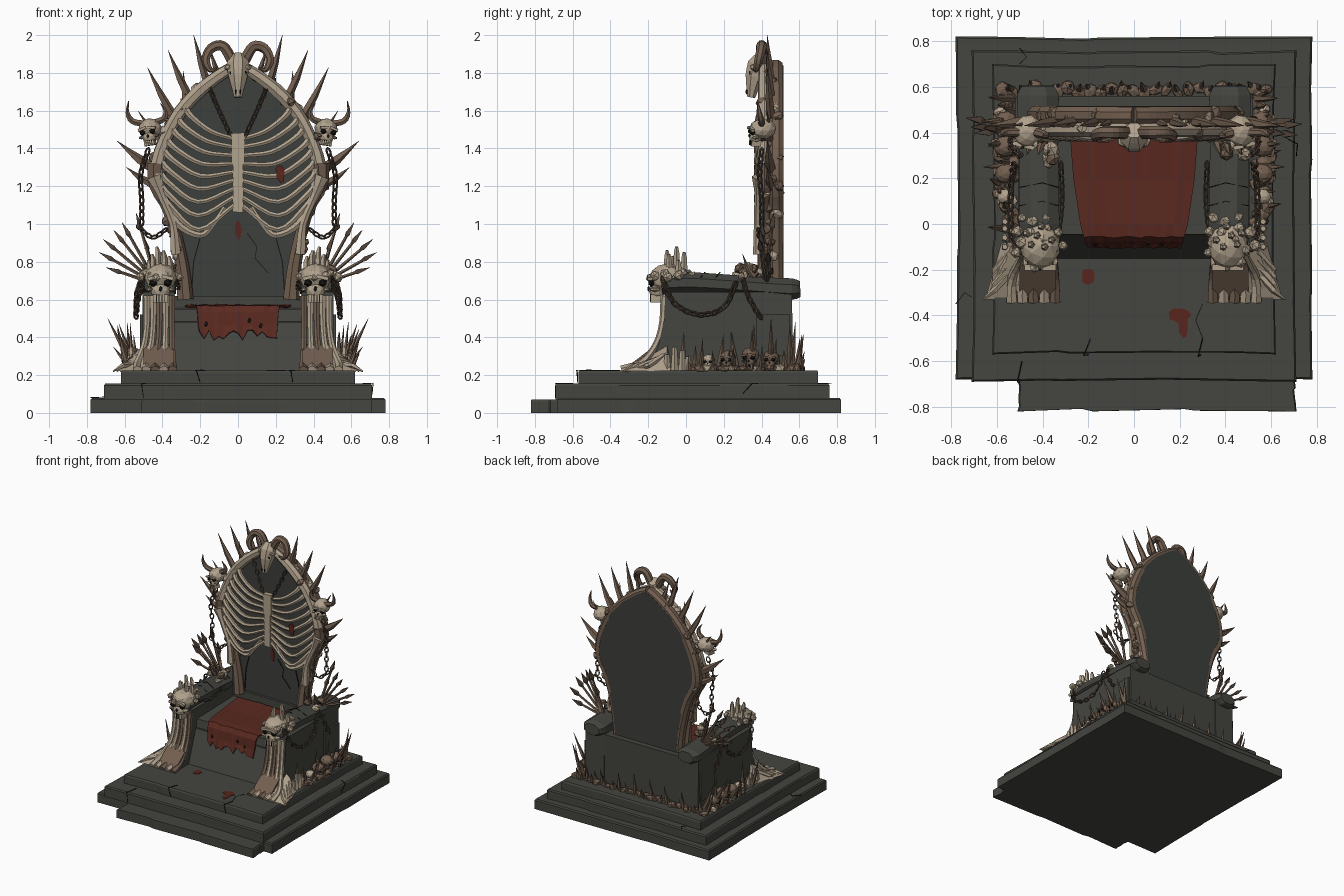
import bpy, bmesh, math, random
from mathutils import Vector, Matrix, Euler

if "Cube" in bpy.data.objects:
    bpy.data.objects.remove(bpy.data.objects["Cube"])
random.seed(7)
R = random.uniform
COL = {"stone": (.058, .060, .050), "back_stone": (.046, .050, .044), "bone": (.44, .36, .265),
       "aged_bone": (.17, .115, .08), "rust_iron": (.085, .058, .042), "red_cloth": (.10, .022, .014),
       "dried_blood": (.10, .018, .012), "ink": (.008, .008, .007)}
NAMES = list(COL)
parts = {}

def get(part):
    if part not in parts:
        parts[part] = bmesh.new()
    return parts[part]

def loft(part, rings, mat, close=False):
    bm, mi = get(part), NAMES.index(mat)
    vs = [[bm.verts.new(p) for p in r] for r in rings]
    n = len(vs[0])
    fs = []
    for a, b in zip(vs, vs[1:] + (vs[:1] if close else [])):
        fs += [bm.faces.new((a[i], a[(i + 1) % n], b[(i + 1) % n], b[i])) for i in range(n)]
    if not close:
        fs += [bm.faces.new(vs[0][::-1]), bm.faces.new(vs[-1])]
    for f in fs:
        f.material_index = mi

def smooth(pts, k):
    p = [Vector(q) for q in pts]
    p = [2 * p[0] - p[1]] + p + [2 * p[-1] - p[-2]]
    out = []
    for i in range(1, len(p) - 2):
        a, b, c, d = p[i - 1:i + 3]
        for j in range(k):
            t = j / k
            out.append(.5 * (2 * b + (c - a) * t + (2 * a - 5 * b + 4 * c - d) * t * t + (3 * b - a - 3 * c + d) * t ** 3))
    return out + [p[-2]]

def tube(part, pts, radii, mat, n=6, hint=(0, 1, 0), flat=1, k=1, close=False):
    p = smooth(pts, k) if k > 1 else [Vector(q) for q in pts]
    m, rings = len(p), []
    for i, c in enumerate(p):
        t = (p[(i + 1) % m] - p[i - 1]) if close else (p[min(i + 1, m - 1)] - p[max(i - 1, 0)])
        t.normalize()
        h = Vector(hint)
        if abs(t.dot(h)) > .97:
            h = Vector((1, 0, 0)) if abs(t.x) < .9 else Vector((0, 0, 1))
        u = t.cross(h).normalized()
        v = u.cross(t)
        s = i / (m - 1) * (len(radii) - 1)
        j = min(int(s), len(radii) - 2) if len(radii) > 1 else 0
        r = radii[j] + (radii[min(j + 1, len(radii) - 1)] - radii[j]) * (s - j)
        rings.append([c + u * r * flat * math.cos(a) + v * r * math.sin(a)
                      for a in [2 * math.pi * (q + .5) / n for q in range(n)]])
    loft(part, rings, mat, close)

def prism(part, outline, axis, a, b, mat):
    put = [lambda p, c: (c, p[0], p[1]), lambda p, c: (p[0], c, p[1]), lambda p, c: (p[0], p[1], c)][axis]
    loft(part, [[put(p, c) for p in outline] for c in (a, b)], mat)

def solid(part, loc, size, mat, rot=(0, 0, 0), box=False, base=Matrix(), sub=1):
    bm = get(part)
    mx = base @ Matrix.Translation(loc) @ Euler(rot).to_matrix().to_4x4() @ Matrix.Diagonal((*size, 1))
    g = bmesh.ops.create_cube(bm, size=1, matrix=mx) if box else \
        bmesh.ops.create_icosphere(bm, subdivisions=sub, radius=.5, matrix=mx)
    for f in {f for v in g["verts"] for f in v.link_faces}:
        f.material_index = NAMES.index(mat)

def slab(part, x0, x1, y0, y1, z0, z1):
    # stone step with chipped outline
    c = [(x0, y0), (x1, y0), (x1, y1), (x0, y1)]
    o = []
    for (ax, ay), (bx, by) in zip(c, c[1:] + c[:1]):
        o.append((ax, ay))
        for t in (.23, .27, .6, .64, .85):
            d = R(0, .012)
            px, py = ax + (bx - ax) * t, ay + (by - ay) * t
            o.append((px, py + d * (1 if ay == y0 else -1)) if ay == by else (px + d * (1 if ax == x0 else -1), py))
    cx, cy = (x0 + x1) / 2, (y0 + y1) / 2
    top = [(cx + (x - cx) * .99, cy + (y - cy) * .99, z1) for x, y in o]
    loft(part, [[(x, y, z0) for x, y in o], [(x, y, z1 - .01) for x, y in o], top], "stone")

def spike(part, a, b, r, mat="aged_bone", bend=.02):
    a, b = Vector(a), Vector(b)
    tube(part, [a, (a + b) / 2 + Vector((0, 0, -bend)), b], [r, r * .75, .001], mat, n=5, k=2)

def skull(part, loc, s, turn=0, tilt=0, mat="bone"):
    B = Matrix.Translation(loc) @ Euler((0, tilt, turn)).to_matrix().to_4x4() @ Matrix.Scale(s, 4)
    solid(part, (0, .05, .15), (.95, 1.1, .85), mat, base=B, sub=2)
    solid(part, (0, -.25, -.2), (.58, .5, .5), mat, base=B, sub=2)
    solid(part, (0, -.25, -.43), (.42, .4, .22), mat, box=True, base=B)
    for e in (-1, 1):
        solid(part, (e * .21, -.42, .02), (.27, .2, .24), "ink", base=B)
        solid(part, (e * .32, -.32, -.17), (.22, .35, .14), mat, base=B)
        solid(part, (e * .2, -.46, .17), (.34, .14, .1), mat, (0, e * .25, 0), True, B)
        for q in (.04, .12):
            solid(part, (e * q, -.455, -.43), (.025, .02, .2), "ink", box=True, base=B)
    solid(part, (0, -.5, -.15), (.12, .08, .16), "ink", base=B)

def chain(part, pts, size=.026):
    p = smooth(pts, 24)
    last, i = None, 0
    for a, b in zip(p, p[1:]):
        if last is not None and (a - last).length < size * 1.15:
            continue
        t = (b - a).normalized()
        u = t.orthogonal().normalized()
        if i % 2:
            u = t.cross(u)
        ring = [a + t * size * .8 * math.cos(q) + u * size * .45 * math.sin(q) for q in [k * math.pi / 4 for k in range(8)]]
        tube(part, ring, [size * .19], "rust_iron", n=4, hint=t.cross(u), close=True)
        last, i = a, i + 1

# Stepped stone base
slab("base_step", -.78, .78, -.68, .82, 0, .08)
slab("front_step", -.51, .71, -.82, -.66, 0, .07)
slab("middle_step", -.71, .71, -.69, .76, .07, .155)
slab("upper_step", -.62, .62, -.57, .70, .15, .225)
for pts in ([(-.5, -.665, .078), (-.5, -.692, .08), (-.51, -.692, .155), (-.49, -.6, .157)],
            [(.3, -.35, .226), (.27, -.42, .226), (.3, -.5, .226), (.28, -.58, .226), (.29, -.573, .16)],
            [(-.5, .7, .157), (-.47, .73, .157), (-.5, .77, .157)], [(.71, .3, .1), (.715, .35, .157), (.66, .38, .157)],
            [(-.2, -.573, .16), (-.22, -.575, .225), (-.19, -.5, .227)], [(-.78, -.35, .082), (-.74, -.3, .082), (-.71, -.32, .084)]):
    tube("stone_cracks", pts, [.003, .003], "ink", n=4)

# Seat body and lip
prism("seat_body", [(-.16, .2), (-.06, .48), (-.04, .48), (.5, .5), (.5, .2)], 0, -.35, .35, "stone")
prism("seat_lip", [(-.055, .485), (-.045, .55), (.46, .56), (.46, .485)], 0, -.34, .34, "stone")
solid("rear_block", (0, .49, .41), (1.0, .14, .42), "stone", box=True)

# Red seat cloth with ragged hem
bm = get("seat_cloth")
rows = [(.4, .568, .28), (.2, .562, .265), (0, .566, .235), (-.055, .562, .22), (-.075, .53, .215), (-.085, .46, .21), (-.1, .41, .205)]
grid = [[bm.verts.new((w * (c / 8 - 1), y + R(-.004, .004), z + (R(-.035, .03) if i == 6 else R(-.003, .004))))
         for c in range(17)] for i, (y, z, w) in enumerate(rows)]
for a, b in zip(grid, grid[1:]):
    for i in range(16):
        bm.faces.new((a[i], a[i + 1], b[i + 1], b[i])).material_index = NAMES.index("red_cloth")
for x, z in ((-.17, .47), (.12, .46), (-.04, .44), (.06, .49)):
    solid("cloth_holes", (x, -.09, z), (.02, .012, .03), "ink")

# Back panel, rim and bone frame
FR = [(.27, .6), (.285, .76), (.315, .92), (.36, 1.07), (.425, 1.2), (.425, 1.32), (.385, 1.45), (.31, 1.59), (.2, 1.71), (.08, 1.80), (0, 1.84)]
prism("back_panel", FR + [(-x, z) for x, z in FR[-2::-1]], 1, .44, .515, "back_stone")

def frame_x(z):
    for (xa, za), (xb, zb) in zip(FR, FR[1:]):
        if za <= z <= zb:
            return xa + (xb - xa) * (z - za) / (zb - za)
    return 0
for s in (-1, 1):
    tube("back_rim", [(s * x, .475, z) for x, z in FR], [.042, .045, .04], "aged_bone", n=8, k=3, flat=.85)
    tube("bone_frame", [(s * x, .415, z) for x, z in FR[4:]], [.045, .034, .036, .028], "bone", n=7, k=3)
    tube("lower_frame_bone", [(s * (x + .01), .415, z) for x, z in FR[:6]], [.045, .035, .03, .05], "aged_bone", n=7, k=3)
    tube("thigh_bone", [(s * .33, .385, .84), (s * .345, .38, 1.0), (s * .41, .385, 1.16), (s * .445, .39, 1.25)],
         [.03, .02, .022, .042], "bone", k=3)
    for j in range(3, 30):
        z = .72 + j * .037
        x = frame_x(z)
        solid("frame_knuckles", (s * (x + R(.0, .035)), R(.40, .5), z), (R(.04, .075), R(.05, .08), R(.04, .08)),
              "bone" if j % 3 == 0 else "aged_bone", (R(0, 3), R(0, 3), 0))
    # panel seam and cracks
    tube("panel_seam", [(s * .25, .437, .58), (s * .235, .437, .8), (s * .2, .437, .93)], [.004, .004], "ink", n=4)
    # ribs
    for i in range(9):
        t = i / 8
        zo, zi = 1.62 - .44 * t, 1.45 - .35 * t
        zm = zi + .04 - .17 * t ** 1.5
        x = frame_x(zo)
        tube("ribs", [(s * x, .41, zo), (s * x * .86, .385, zo - .42 * (zo - zm)), (s * x * .5, .375, zm), (s * .02, .39, zi)],
             [.021, .017, .015, .013], "bone", n=6, k=4)
    tube("ribs", [(s * .4, .4, 1.14), (s * .32, .39, 1.0), (s * .2, .385, .94), (s * .13, .385, 1.0), (s * .07, .39, 1.09)], [.024, .018, .012], "bone", k=4)
    chain("collar_chain", [(s * .16, .405, 1.74), (s * .1, .40, 1.6), (s * .04, .385, 1.47)])
    # crown spikes
    for bx, bz, tx, tz, r in ((.16, 1.73, .235, 2.0, .024), (.25, 1.65, .37, 1.92, .026), (.33, 1.55, .48, 1.83, .026),
                              (.1, 1.78, .15, 1.93, .018), (.41, 1.27, .64, 1.44, .034), (.43, 1.2, .59, 1.30, .026),
                              (.28, 1.62, .29, 1.81, .018), (.39, 1.42, .53, 1.6, .02)):
        spike("crown_spikes", (s * bx, .45, bz), (s * tx, .43, tz), r, bend=.012)
        solid("spike_roots", (s * bx, .45, bz), (.07, .08, .07), "aged_bone")
    # horned skulls on the frame
    skull("horned_skull", (s * .465, .40, 1.485), .13, s * .25, s * .15)
    for pts in ([(.5, .40, 1.53), (.56, .40, 1.545), (.585, .39, 1.59), (.58, .38, 1.65)],
                [(.43, .40, 1.54), (.39, .39, 1.56), (.385, .385, 1.60), (.41, .38, 1.64)]):
        tube("skull_horns", [(s * x, y, z) for x, y, z in pts], [.02, .016, .002], "aged_bone", k=3)
    # ram horns
    tube("ram_horns", [(s * .03, .40, 1.86), (s * .08, .40, 1.94), (s * .14, .40, 1.93), (s * .17, .385, 1.87),
                       (s * .145, .37, 1.815), (s * .11, .36, 1.83)], [.03, .028, .022, .004], "aged_bone", n=7, k=4)
    solid("ram_skull", (s * .035, .345, 1.80), (.028, .03, .04), "ink")
    solid("ram_skull", (s * .05, .365, 1.83), (.05, .06, .04), "bone")

# Sternum and ram skull
for i in range(8):
    solid("sternum", (0, .39, 1.09 + i * .052), (.055 + .015 * (i > 4), .04, .056), "bone", (0, R(-.1, .1), 0), True)
tube("ram_skull", [(0, .41, 1.89), (0, .385, 1.84), (0, .365, 1.78), (0, .35, 1.70), (0, .345, 1.67)],
     [.04, .065, .055, .03, .022], "bone", n=8, k=2)
for e in (-1, 1):
    solid("ram_skull", (e * .012, .322, 1.70), (.01, .015, .03), "ink")

# Arms
for s in (-1, 1):
    prism("arm_block", [(-.32, .2), (-.21, .26), (-.145, .36), (-.115, .5), (-.11, .64), (.56, .64), (.57, .2)], 0, s * .335, s * .505, "stone")
    solid("arm_side_plate", (s * .5, .46, .41), (.04, .18, .22), "stone", box=True)
    tube("armrest", [(s * .415, -.13, .68), (s * .415, .0, .69), (s * .415, .2, .68), (s * .42, .4, .665), (s * .42, .56, .655), (s * .42, .605, .655)],
         [.055, .06, .058, .058, .062, .045], "stone", n=8, hint=(0, 0, 1), flat=1.6, k=2)
    for y in (.08, .16, .37):
        tube("arm_cracks", [(s * .33, y, .72), (s * .4, y + .02, .744), (s * .5, y, .72)], [.003, .003], "ink", n=4)
    # bones running down the arm fronts
    for i in range(5):
        x0, x1 = .35 + i * .033, .345 + i * .047
        tube("arm_front_bones", [(s * x0, -.115, .62), (s * x0, -.125, .48), (s * (x0 + .3 * (x1 - x0)), -.16, .36),
             (s * x1, -.235, .265), (s * x1, -.34, .225)], [.02, .016, .018, .026], "aged_bone" if i in (0, 2) else "bone", n=6, k=3)
    loft("arm_foot", [[(s * .34, -.33, .222), (s * .5, -.33, .222), (s * .5, -.14, .34), (s * .34, -.14, .34)],
                      [(s * .34, -.33, .23), (s * .5, -.33, .23), (s * .5, -.16, .36), (s * .34, -.16, .36)]], "aged_bone")
    loft("foot_bone_pile", [[(s * .49, -.33, .222), (s * .65, -.33, .222), (s * .58, -.08, .222), (s * .49, -.08, .222)],
                            [(s * .5, -.29, .25), (s * .6, -.28, .24), (s * .54, -.1, .32), (s * .5, -.1, .36)]], "bone")
    for q in range(4):
        tube("foot_claws", [(s * .54, -.12 - q * .03, .30 - q * .015), (s * .61, -.2 - q * .03, .25), (s * (.6 + q * .02), -.30 - .01 * q, .22)], [.016, .014, .004], "bone", n=5)
    # arm skulls with candle-like crown
    skull("arm_skull", (s * .41, -.105, .685), .185)
    for q in range(16):
        a, r = q * 2.4, .02 + .026 * math.sqrt(q)
        solid("skull_crown", (s * .42 + r * math.cos(a), -.07 + r * math.sin(a), .775 - r * .5), (R(.04, .06),) * 3, "bone", (q, q, 0))
    for x, y, h in ((.36, -.07, .83), (.39, -.1, .86), (.425, -.05, .88), (.45, -.09, .84), (.405, -.01, .85), (.47, -.04, .81)):
        tube("skull_candles", [(s * x, y, .74), (s * x, y, h - .03), (s * (x + .006), y, h)], [.02, .015, .008], "bone", n=5)
    # hand bones at the back of the armrest
    for q in range(9):
        solid("armrest_bones", (s * R(.35, .5), R(.28, .4), R(.71, .77)), (R(.04, .08), R(.05, .09), R(.04, .07)),
              "bone" if q % 2 else "aged_bone", (R(0, 3), R(0, 3), 0))
    for x in (.36, .4, .45):
        spike("armrest_claws", (s * x, .36, .72), (s * (x + .02), .3, .84), .018, "aged_bone")
    # spear fans
    for tx, tz in ((.54, 1.06), (.615, 1.01), (.66, .97), (.715, .92), (.735, .85), (.70, .77), (.50, .94)):
        b, t = Vector((s * .43, .42, .68)), Vector((s * tx, .43 + R(-.05, .04), tz))
        d = (t - b).normalized()
        tube("spear_shafts", [b, t - d * .06], [.011, .008], "aged_bone", n=5)
        tube("spear_heads", [t - d * .10, t - d * .07, t], [.006, .022, .001], "rust_iron", n=4, flat=.8)
    # chains
    chain("hanging_chain", [(s * .48, .40, 1.38), (s * .515, .39, 1.26), (s * .51, .40, 1.13), (s * .51, .40, 1.0)], .03)
    chain("spear_chain", [(s * .52, .40, .98), (s * .45, .385, .93), (s * .37, .385, .98)])
    chain("arm_chain", [(s * .5, -.12, .70), (s * .535, -.06, .58), (s * .54, .07, .52), (s * .535, .2, .56), (s * .52, .27, .70)], .03)
    chain("arm_chain", [(s * .5, .3, .72), (s * .535, .32, .64), (s * .54, .36, .56), (s * .54, .4, .5)], .028)
    chain("inner_arm_chain", [(s * .33, -.05, .70), (s * .315, .1, .66), (s * .32, .28, .70)], .024)
    # bones, spikes and skulls heaped along the sides
    for q in range(20):
        y = -.02 + q * .032
        h = R(.07, .14) if q % 3 else R(.17, .27)
        x = R(.52, .58)
        spike("side_spikes", (s * x, y, .215), (s * (x + R(.0, .09)), y + R(-.03, .03), .22 + h), R(.014, .024))
        solid("side_rubble", (s * R(.51, .60), y, .235), (R(.04, .09), R(.05, .09), R(.03, .07)), "bone" if q % 4 == 0 else "aged_bone", (0, 0, R(0, 3)))
    for tx, ty, tz in ((.69, .45, .5), (.64, .35, .44), (.66, .25, .35), (.63, .55, .47)):
        spike("side_blades", (s * .53, ty, .23), (s * tx, ty, tz), .02)
    for y, z, k in ((.22, .28, .09), (.34, .29, .10), (.45, .28, .09), (.12, .27, .07)):
        skull("side_skulls", (s * .565, y, z), k, s * 1.4, 0, "bone" if y < .2 else "aged_bone")
    for y, h in ((-.1, .31), (-.06, .35), (-.02, .33), (.01, .30)):
        tube("side_candles", [(s * .56, y, .22), (s * .565, y, h)], [.022, .013], "bone", n=5)

# Spikes and rubble along the rear
for q in range(23):
    x = -.53 + q * .048
    spike("rear_spikes", (x, .58, .215), (x + R(-.03, .03), .6 + R(0, .03), .22 + (R(.14, .2) if q % 3 == 0 else R(.05, .12))), R(.014, .022))
    solid("rear_rubble", (x, R(.57, .6), .235), (R(.04, .08), R(.05, .08), R(.03, .06)), "aged_bone", (0, 0, R(0, 3)))

# Blood stains: thin plates on floor and back
def stain(cx, c2, rx, r2, axis, a, b):
    prism("blood_stains", [(cx + rx * R(.7, 1.1) * math.cos(t), c2 + r2 * R(.7, 1.1) * math.sin(t))
                           for t in [k * math.pi / 6 for k in range(12)]], axis, a, b, "dried_blood")
stain(-.2, -.23, .035, .04, 2, .222, .228)
stain(.2, -.40, .055, .035, 2, .222, .228)
stain(.215, -.45, .025, .05, 2, .222, .228)
stain(0, .97, .02, .055, 1, .435, .442)
stain(.225, 1.27, .03, .055, 1, .36, .368)
tube("panel_crack", [(.05, .437, .95), (.1, .437, .88), (.09, .437, .82), (.16, .437, .74)], [.003, .003], "ink", n=4)

# Turn every collected part into an object
mats = []
for n, c in COL.items():
    m = bpy.data.materials.new(n)
    m.diffuse_color = (*c, 1)
    m.use_nodes = True
    m.node_tree.nodes["Principled BSDF"].inputs["Base Color"].default_value = m.diffuse_color
    mats.append(m)
for name, bm in parts.items():
    bmesh.ops.recalc_face_normals(bm, faces=bm.faces[:])
    me = bpy.data.meshes.new(name)
    bm.to_mesh(me)
    bm.free()
    for m in mats:
        me.materials.append(m)
    ob = bpy.data.objects.new(name, me)
    bpy.context.scene.collection.objects.link(ob)
    if name == "seat_cloth":
        mod = ob.modifiers.new("thickness", "SOLIDIFY")
        mod.thickness = .01
        mod.offset = 0
